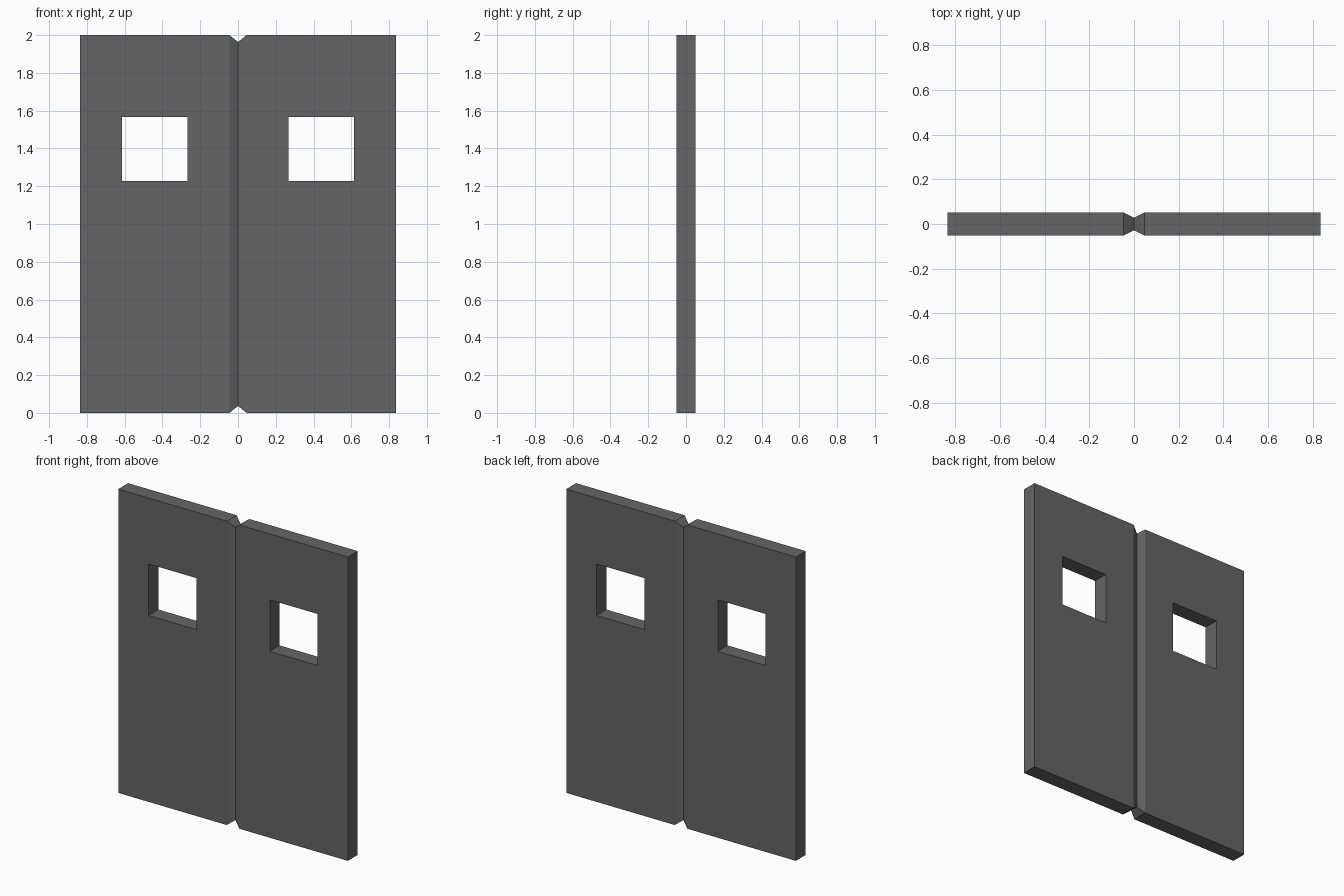
import bpy
import bmesh

if "Cube" in bpy.data.objects:
    bpy.data.objects.remove(bpy.data.objects["Cube"])

OUTER, EDGE = 0.836, 0.046       # door side and start of the tapered edge
HALF, HEIGHT = 0.051, 2.0        # half thickness and height
TIP_HALF, TIP_DROP = 0.028, 0.036
WIN_X, WIN_Z = (0.268, 0.615), (1.227, 1.566)

dark_grey = bpy.data.materials.new("dark_grey")
dark_grey.diffuse_color = (0.13, 0.13, 0.13, 1)
dark_grey.use_nodes = True
dark_grey.node_tree.nodes["Principled BSDF"].inputs["Base Color"].default_value = dark_grey.diffuse_color


def face_towards(bm, axis, value):
    return next(f for f in bm.faces
                if all(abs(v.co[axis] - value) < 1e-4 for v in f.verts))


def make_door(name, side):
    bm = bmesh.new()

    # Door slab
    bmesh.ops.create_cube(bm, size=1)
    for v in bm.verts:
        v.co.x = OUTER if v.co.x > 0 else EDGE
        v.co.y = HALF if v.co.y > 0 else -HALF
        v.co.z = HEIGHT if v.co.z > 0 else 0

    # Tapered meeting edge
    inner = face_towards(bm, 0, EDGE)
    tip = bmesh.ops.extrude_discrete_faces(bm, faces=[inner])["faces"][0]
    for v in tip.verts:
        v.co.x = 0
        v.co.y = TIP_HALF if v.co.y > 0 else -TIP_HALF
        v.co.z = HEIGHT - TIP_DROP if v.co.z > 1 else TIP_DROP

    # Window opening: inset both broad faces, then bridge through
    panes = [face_towards(bm, 1, y) for y in (-HALF, HALF)]
    bmesh.ops.inset_individual(bm, faces=panes, thickness=0.1)
    mid_x = (OUTER + EDGE) / 2
    for pane in panes:
        for v in pane.verts:
            v.co.x = WIN_X[v.co.x > mid_x]
            v.co.z = WIN_Z[v.co.z > HEIGHT / 2]
    rims = [e for pane in panes for e in pane.edges]
    bmesh.ops.delete(bm, geom=panes, context='FACES_ONLY')
    bmesh.ops.bridge_loops(bm, edges=rims)

    for v in bm.verts:
        v.co.x *= side
    bmesh.ops.recalc_face_normals(bm, faces=bm.faces)
    mesh = bpy.data.meshes.new(name)
    bm.to_mesh(mesh)
    bm.free()
    mesh.materials.append(dark_grey)
    bpy.context.collection.objects.link(bpy.data.objects.new(name, mesh))


# Mirrored pair of doors
for name, side in (("left_door", -1), ("right_door", 1)):
    make_door(name, side)
